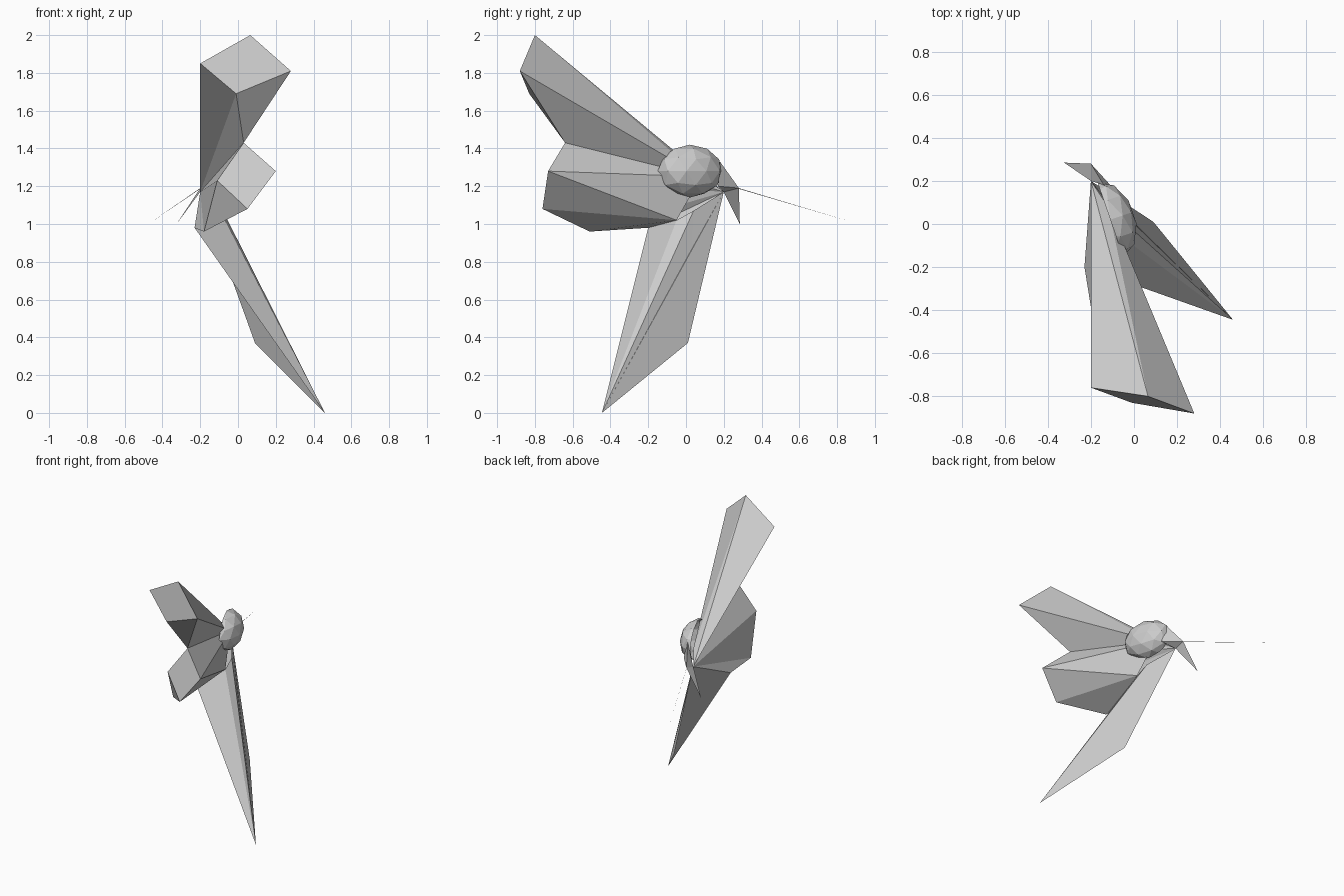
import bpy
import bmesh
from mathutils import Matrix, Vector

cube = bpy.data.objects.get("Cube")
if cube:
    bpy.data.objects.remove(cube, do_unlink=True)

# One plain grey for everything
grey = bpy.data.materials.new("plain_grey")
grey.use_nodes = True
tone = (0.6, 0.6, 0.6, 1)
grey.diffuse_color = tone
grey.node_tree.nodes["Principled BSDF"].inputs["Base Color"].default_value = tone


def finish(name, bm):
    """Turn a bmesh into a flat shaded grey object."""
    bmesh.ops.recalc_face_normals(bm, faces=bm.faces)
    mesh = bpy.data.meshes.new(name)
    bm.to_mesh(mesh)
    bm.free()
    mesh.materials.append(grey)
    part = bpy.data.objects.new(name, mesh)
    bpy.context.collection.objects.link(part)
    return part


# Shared corners where the wings, head and feelers meet
corner = {
    "root": (-.2, .2, 1.17),
    "shoulder": (-.12, .08, 1.25),
    "hip": (-.07, -.05, 1.02),
    "belly": (-.08, .04, 1.07),
    "upper_inner": (-.2, -.76, 1.85),
    "upper_peak": (.065, -.8, 2),
    "upper_outer": (.28, -.88, 1.81),
    "upper_low": (-.01, -.83, 1.69),
    "fold": (.03, -.64, 1.43),
    "middle_outer": (.2, -.73, 1.28),
    "middle_low": (.05, -.76, 1.08),
    "middle_inner": (-.11, -.675, 1.23),
    "middle_base": (-.18, -.51, .96),
    "heel": (-.23, -.2, .98),
    "lower_tip": (.46, -.445, 0),
    "lower_back": (.09, .01, .37),
    "nose": (-.2, .28, 1.19),
    "brow": (-.14, .18, 1.33),
    "cheek": (-.1, .17, 1.2),
    "fin_tip": (-.325, .285, 1),
    "feeler_tip": (-.46, .88, 1.01),
    "feeler_base": (-.2, .28, 1.186),
}


def folded(name, faces):
    """Build a folded sheet; each face is a string of corner names."""
    bm = bmesh.new()
    made = {}
    for face in faces:
        loop = []
        for key in face.split():
            if key not in made:
                made[key] = bm.verts.new(corner[key])
            loop.append(made[key])
        bm.faces.new(loop)
    return finish(name, bm)


# Upper wing: blunt tip tapering to the root
folded("upper_wing", [
    "upper_inner upper_low upper_outer upper_peak",
    "upper_low fold upper_outer",
    "upper_inner root upper_low",
    "upper_low root fold",
    "upper_peak root upper_inner",
    "upper_outer shoulder upper_peak",
    "upper_peak shoulder root",
    "fold shoulder upper_outer",
])

# Middle wing: shares the fold with the upper wing
folded("middle_wing", [
    "fold middle_inner middle_low middle_outer",
    "middle_inner middle_base middle_low",
    "fold root middle_inner",
    "middle_inner root middle_base",
    "middle_base root heel",
    "middle_outer shoulder fold",
    "middle_outer middle_low hip",
    "middle_outer hip shoulder",
    "middle_low middle_base hip",
    "middle_base heel hip",
])

# Lower wing: long spike with a rear corner
folded("lower_wing", [
    "heel lower_tip hip",
    "hip lower_tip belly",
    "belly lower_tip lower_back",
    "belly lower_back root",
    "root lower_back lower_tip",
    "root lower_tip heel",
])

# Head wedge, small fin and hair-thin feeler
folded("head", [
    "nose brow cheek",
    "nose cheek root",
    "nose root brow",
])
folded("fin", ["nose fin_tip root"])
folded("feeler", ["nose feeler_tip feeler_base"])

# Faceted half-dome body, cut flat on its inner side and turned
bm = bmesh.new()
bmesh.ops.create_icosphere(bm, subdivisions=2, radius=1)
cut = bmesh.ops.bisect_plane(
    bm, geom=bm.verts[:] + bm.edges[:] + bm.faces[:],
    plane_co=(0, 0, 0), plane_no=(1, 0, 0), clear_inner=True)
rim = [g for g in cut["geom_cut"] if isinstance(g, bmesh.types.BMEdge)]
bmesh.ops.holes_fill(bm, edges=rim, sides=0)
place = (Matrix.Translation((-.11, .02, 1.28))
         @ Matrix.Rotation(.33, 4, "Z")
         @ Matrix.Diagonal(Vector((.115, .18, .14, 1))))
bmesh.ops.transform(bm, matrix=place, verts=bm.verts)
finish("body", bm)
